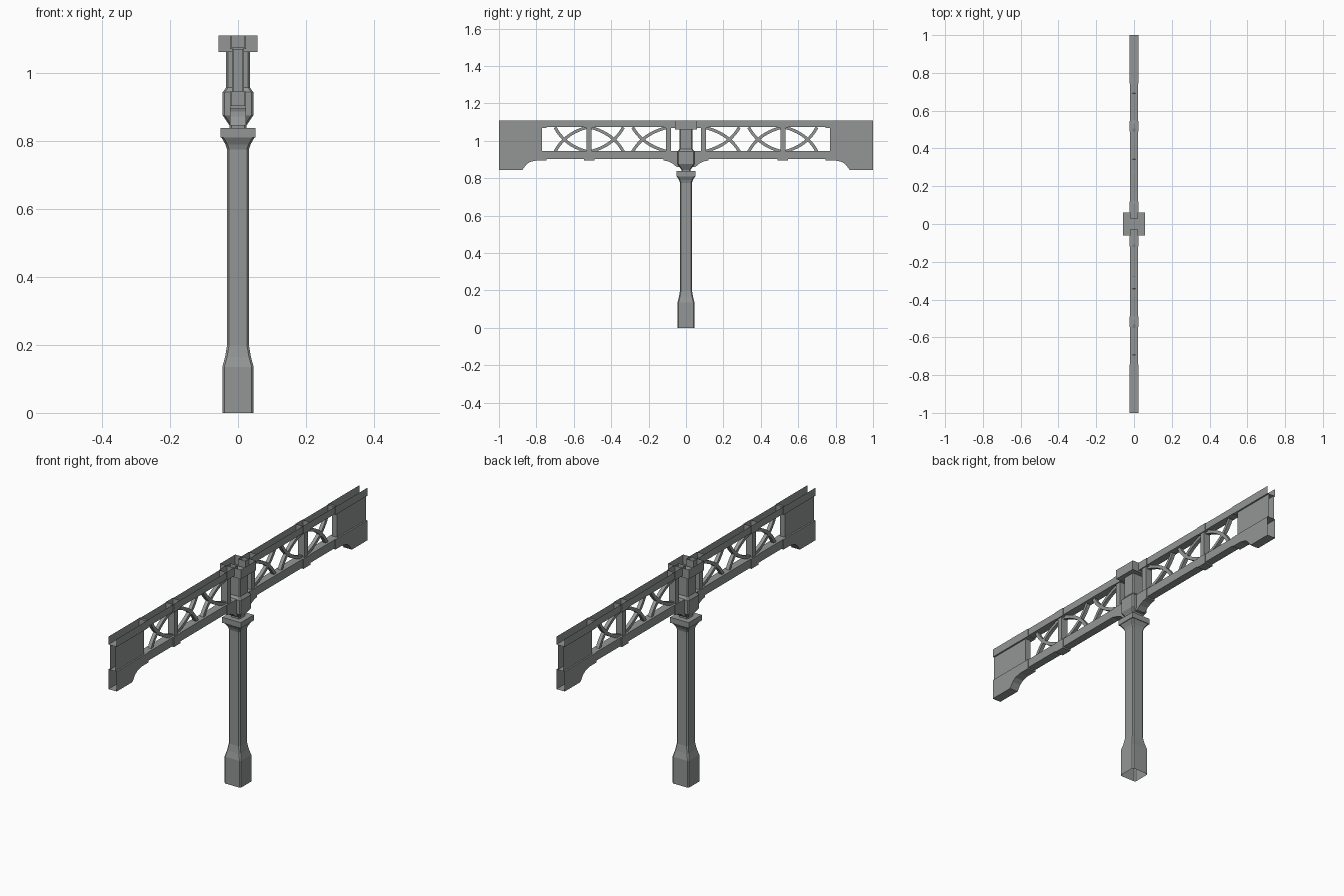
import bpy, bmesh
from mathutils import Vector

cube = bpy.data.objects.get("Cube")
if cube:
    bpy.data.objects.remove(cube)

GREY = (0.29, 0.305, 0.30, 1)
paint = bpy.data.materials.new("grey paint")
paint.use_nodes = True
paint.diffuse_color = GREY
paint.node_tree.nodes["Principled BSDF"].inputs["Base Color"].default_value = GREY


def finish(name, bm, drop=()):
    """Turn a bmesh into an object, leaving out faces that point in a dropped direction."""
    bmesh.ops.recalc_face_normals(bm, faces=bm.faces)
    bm.normal_update()
    gone = [f for f in bm.faces if any(f.normal.dot(Vector(d)) > 0.99 for d in drop)]
    bmesh.ops.delete(bm, geom=gone, context='FACES')
    mesh = bpy.data.meshes.new(name)
    bm.to_mesh(mesh)
    bm.free()
    mesh.materials.append(paint)
    obj = bpy.data.objects.new(name, mesh)
    bpy.context.collection.objects.link(obj)
    return obj


def prism(name, profile, half_x, drop=()):
    """Side profile of (y, z) points, extruded across the beam."""
    bm = bmesh.new()
    a, b = [[bm.verts.new((x, y, z)) for y, z in profile] for x in (-half_x, half_x)]
    bm.faces.new(a)
    bm.faces.new(b)
    for i in range(len(a)):
        j = (i + 1) % len(a)
        bm.faces.new((a[i], a[j], b[j], b[i]))
    return finish(name, bm, drop)


def box(name, half_x, y0, y1, z0, z1, drop=()):
    return prism(name, [(y0, z0), (y1, z0), (y1, z1), (y0, z1)], half_x, drop)


def loft(name, levels, cut, drop=()):
    """Stack of square rings with cut corners: (height, half width)."""
    bm = bmesh.new()
    rings = []
    for z, w in levels:
        c = w - cut
        pts = [(w, -c), (w, c), (c, w), (-c, w), (-w, c), (-w, -c), (-c, -w), (c, -w)]
        rings.append([bm.verts.new((x, y, z)) for x, y in pts])
    for lo, hi in zip(rings, rings[1:]):
        for i in range(8):
            j = (i + 1) % 8
            bm.faces.new((lo[i], lo[j], hi[j], hi[i]))
    bm.faces.new(rings[0])
    bm.faces.new(rings[-1])
    return finish(name, bm, drop)


UP, DOWN = (0, 0, 1), (0, 0, -1)
TOP, RAIL, SILL, LOW = 1.11, 1.07, 0.945, 0.895   # main beam heights

# Column, open underneath, with its square cap
loft("column", [(0, 0.046), (0.135, 0.046), (0.165, 0.038), (0.2, 0.032),
                (0.775, 0.032), (0.79, 0.037), (0.812, 0.05)], 0.006, [DOWN])
box("column_cap", 0.052, -0.052, 0.052, 0.81, 0.838)

# Central tower above the cap
loft("tower", [(0.836, 0.025), (0.845, 0.025), (0.875, 0.045), (0.943, 0.045),
               (0.957, 0.035), (1.062, 0.035)], 0.006)
box("tower_head", 0.058, -0.06, 0.06, 1.062, TOP, [UP])


def brace(name, flat, steep, z_flat, z_steep, s):
    """Curved bar, nearly level at one end and steep at the other."""
    n, t = 10, 0.008
    p0, p2 = Vector((flat, z_flat)), Vector((steep, z_steep))
    p1 = Vector((flat + 0.7 * (steep - flat), z_flat + 0.25 * (z_steep - z_flat)))
    left, right = [], []
    for i in range(n + 1):
        u = i / n
        p = (1 - u) ** 2 * p0 + 2 * u * (1 - u) * p1 + u * u * p2
        d = ((1 - u) * (p1 - p0) + u * (p2 - p1)).normalized()
        side = Vector((-d.y, d.x)) * t
        left.append(p + side)
        right.append(p - side)
    prism(name, [(s * p.x, p.y) for p in left + right[::-1]], 0.009)


# Two mirrored arms
for s, arm in ((-1, "front"), (1, "back")):
    END = (0, s, 0)

    def bar(part, half_x, y0, y1, z0, z1, drop=()):
        box(f"{arm}_{part}", half_x, s * y0, s * y1, z0, z1, drop)

    # Chords: the upper one is a channel open at the top
    bar("top_chord", 0.02, 0.03, 0.76, 1.074, TOP, [UP])
    bar("bottom_chord", 0.02, 0.04, 0.76, 0.902, SILL)

    # Sleeves and posts at the middle of the arm and beside the tower
    for part, y0, y1, p0, p1 in (("inner", 0.06, 0.12, 0.08, 0.108),
                                 ("middle", 0.49, 0.545, 0.505, 0.532)):
        bar(part + "_top_sleeve", 0.023, y0, y1, RAIL, TOP, [UP])
        bar(part + "_post", 0.018, p0, p1, SILL - 0.01, 1.08)
    bar("middle_bottom_sleeve", 0.023, 0.49, 0.545, LOW, SILL)

    # Bracket curving down from the bottom chord to the tower
    haunch = [(0.02, SILL), (0.12, SILL), (0.12, LOW), (0.095, 0.89),
              (0.07, 0.878), (0.05, 0.86), (0.02, 0.86)]
    prism(f"{arm}_bracket", [(s * y, z) for y, z in haunch], 0.023)

    # End block: open channel, thin panel and a curved foot, open at the tip
    bar("end_channel", 0.023, 0.745, 1, RAIL, TOP, [UP, END])
    bar("end_panel", 0.015, 0.77, 1, SILL, RAIL, [END])
    foot = [(0.745, SILL), (1, SILL), (1, 0.845), (0.875, 0.845),
            (0.855, 0.872), (0.835, 0.887), (0.80, LOW), (0.745, LOW)]
    prism(f"{arm}_end_foot", [(s * y, z) for y, z in foot], 0.023, [END])

    # Crossed curved braces in the open bays
    for k, (flat, steep) in enumerate(((0.10, 0.285), (0.51, 0.335), (0.53, 0.70))):
        brace(f"{arm}_brace_{k}_falling", flat, steep, 1.072, 0.943, s)
        brace(f"{arm}_brace_{k}_rising", flat, steep, 0.943, 1.072, s)
